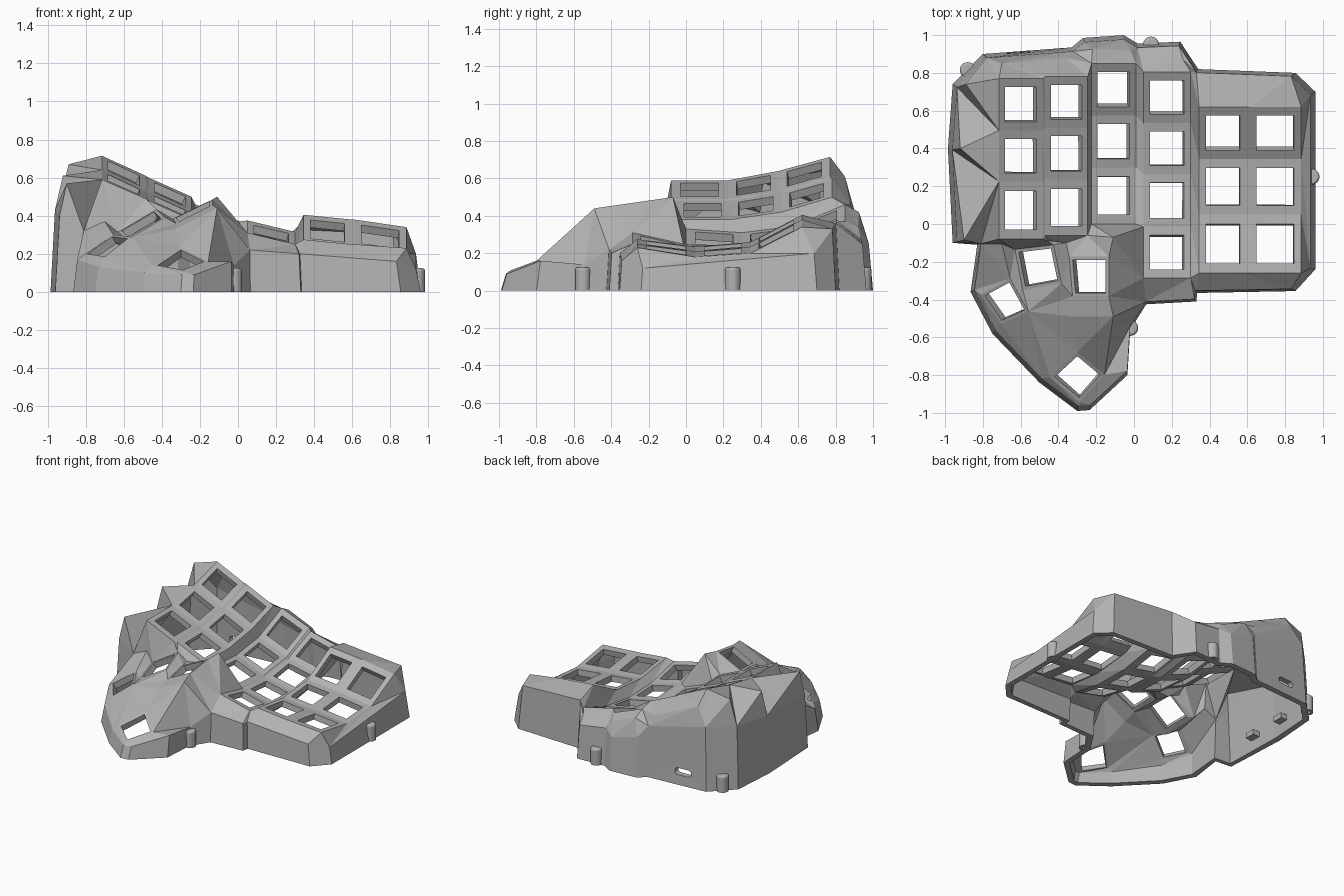
import bpy, bmesh
from mathutils import Vector, geometry

if "Cube" in bpy.data.objects:
    bpy.data.objects.remove(bpy.data.objects["Cube"])

grey = bpy.data.materials.new("grey plastic")
grey.use_nodes = True
grey.diffuse_color = (0.45, 0.45, 0.45, 1)
grey.node_tree.nodes["Principled BSDF"].inputs["Base Color"].default_value = grey.diffuse_color


def add_object(name, bm):
    mesh = bpy.data.meshes.new(name)
    bm.to_mesh(mesh)
    bm.free()
    mesh.materials.append(grey)
    obj = bpy.data.objects.new(name, mesh)
    bpy.context.collection.objects.link(obj)
    return obj


points, edges, holes = [], [], []


def add_loop(loop):
    first = len(points)
    points.extend(Vector(p) for p in loop)
    count = len(loop)
    edges.extend((first + i, first + (i + 1) % count) for i in range(count))
    return list(range(first, first + count))


def add_key(front_left, front_right, back_right, back_left, side, end):
    """Frame of one key with a hole set in by fractions of its width and depth."""
    def at(u, v):
        front = front_left.lerp(front_right, u)
        return front.lerp(back_left.lerp(back_right, u), v)
    add_loop([front_left, front_right, back_right, back_left])
    hole = [at(side, end), at(1 - side, end), at(1 - side, 1 - end), at(side, 1 - end)]
    add_loop(hole)
    holes.append(hole)


# Finger columns: left x, right x, row borders in y, heights of left and right edges
index_rows, pinky_rows = (-.08, .225, .495, .77), (-.26, .05, .345, .62)
columns = [
    (-.715, -.485, index_rows, (.59, .59, .64, .715), (.49, .49, .53, .61)),
    (-.47, -.245, (-.06, .235, .51, .78), (.48, .48, .525, .6), (.38, .38, .42, .5)),
    (-.225, .01, (0, .3, .575, .85), (.33, .31, .345, .46), (.24, .22, .255, .37)),
    (.05, .3, (-.285, -.015, .265, .535, .805),
     (.31, .25, .23, .27, .375), (.25, .19, .18, .22, .315)),
    (.345, .595, pinky_rows, (.275, .235, .26, .405), (.25, .21, .235, .38)),
    (.61, .885, pinky_rows, (.25, .21, .235, .38), (.23, .18, .2, .34)),
]
for left, right, rows, left_z, right_z in columns:
    lefts = [Vector((left, y, z)) for y, z in zip(rows, left_z)]
    rights = [Vector((right, y, z)) for y, z in zip(rows, right_z)]
    for r in range(len(rows) - 1):
        add_key(lefts[r], rights[r], rights[r + 1], lefts[r + 1], .14, .165)

# Thumb keys: hole corners, each with a flat frame around it
thumb_keys = [
    [(-.575, -.33, .29), (-.405, -.3, .385), (-.44, -.13, .42), (-.61, -.15, .32)],
    [(-.31, -.365, .37), (-.15, -.365, .45), (-.15, -.19, .475), (-.325, -.19, .39)],
    [(-.7, -.51, .185), (-.58, -.455, .28), (-.66, -.31, .29), (-.79, -.38, .2)],
    [(-.29, -.92, .115), (-.18, -.8, .16), (-.3, -.7, .22), (-.42, -.81, .14)],
]
for corners in thumb_keys:
    hole = [Vector(c) for c in corners]
    middle = sum(hole, Vector()) / len(hole)
    add_loop([middle.lerp(c, 1.2) for c in hole])
    add_loop(hole)
    holes.append(hole)

# Ridges and shoulders between the plates and the walls
points.extend(Vector(p) for p in [
    (-.9, -.085, .57), (-.92, .4, .61), (-.89, .74, .67), (-.7, .85, .61), (-.36, .88, .46),
    (-.22, .925, .42), (-.02, .92, .34), (.26, .87, .29),
    (-.36, -.1, .38), (-.11, -.07, .5), (-.11, -.49, .44), (-.33, -.49, .33),
    (-.7, -.105, .37), (-.45, -.09, .42)])

# Footprint with the height of the wall top at each corner
footprint = [
    (-.96, -.1, .4), (-.985, .4, .43), (-.96, .74, .47), (-.8, .9, .48), (-.33, .935, .38),
    (-.27, .985, .3), (-.055, 1, .25), (.02, .955, .28), (.245, .965, .25), (.34, .82, .36),
    (.855, .8, .33), (.96, .7, .2), (.96, -.24, .12), (.855, -.355, .16), (.335, -.365, .2),
    (.33, -.41, .2), (.065, -.425, .22), (-.02, -.56, .14), (-.035, -.8, .16),
    (-.235, -.985, .09), (-.3, -.99, .09), (-.5, -.84, .1), (-.75, -.58, .13),
    (-.865, -.36, .17), (-.83, -.11, .32)]
centre = Vector((-.05, .1))
rim = add_loop([(*centre.lerp(Vector((x, y)), .975), z) for x, y, z in footprint])

# Top skin: triangulate the plan, then lift each point to its height
plan, _, triangles, origins, _, _ = geometry.delaunay_2d_cdt(
    [p.xy for p in points], edges, [rim[::-1]], 1, 1e-5)
bm = bmesh.new()
verts, rim_verts = [], {}
for spot, source in zip(plan, origins):
    verts.append(bm.verts.new((*spot, points[source[0]].z if source else .3)))
    for s in source:
        rim_verts[s] = verts[-1]
for tri in triangles:
    mid = sum((plan[i] for i in tri), Vector((0, 0))) / 3
    if not any(geometry.intersect_point_quad_2d(mid, *[c.xy for c in h]) for h in holes):
        bm.faces.new([verts[i] for i in tri])

# Outer walls down to the floor
floor = [bm.verts.new((x, y, 0)) for x, y, z in footprint]
for i in range(len(floor)):
    j = (i + 1) % len(floor)
    bm.faces.new([floor[i], rim_verts[rim[i]], rim_verts[rim[j]], floor[j]])
bmesh.ops.delete(bm, geom=[v for v in bm.verts if not v.link_faces], context="VERTS")
shell = add_object("case_shell", bm)
bpy.context.view_layer.objects.active = shell
solid = shell.modifiers.new("thickness", "SOLIDIFY")
solid.thickness = .045
solid.offset = -1
bpy.ops.object.modifier_apply(modifier=solid.name)
for v in shell.data.vertices:
    v.co.z = max(v.co.z, 0)

# Cable slot in the back wall
bm = bmesh.new()
bmesh.ops.create_cube(bm, size=1)
bmesh.ops.scale(bm, vec=(.13, .3, .05), verts=bm.verts)
bmesh.ops.bevel(bm, geom=[e for e in bm.edges if abs(e.verts[0].co.y - e.verts[1].co.y) > .1],
                offset=.022, segments=4, profile=.5, affect="EDGES")
cutter = add_object("slot_cutter", bm)
cutter.location = (-.61, .9, .1)
cutter.hide_render = True
cutter.hide_set(True)
cut = shell.modifiers.new("cable slot", "BOOLEAN")
cut.object = cutter
cut.operation = "DIFFERENCE"
cut.solver = "EXACT"


# Screw posts with a rounded top and a screw hole underneath
def screw_post(name, x, y):
    bm = bmesh.new()
    bmesh.ops.create_cone(bm, cap_ends=True, segments=24, radius1=.042, radius2=.042, depth=.125)
    bm.faces.ensure_lookup_table()
    top = [f for f in bm.faces if f.normal.z > .9]
    bottom = [f for f in bm.faces if f.normal.z < -.9]
    bmesh.ops.inset_region(bm, faces=bottom, thickness=.02)
    hole = bmesh.ops.extrude_face_region(bm, geom=bottom)
    bmesh.ops.translate(bm, vec=(0, 0, .07), verts=[v for v in hole["geom"]
                                                    if isinstance(v, bmesh.types.BMVert)])
    bmesh.ops.delete(bm, geom=bottom, context="FACES_ONLY")
    bmesh.ops.bevel(bm, geom=list(top[0].edges), offset=.015, segments=3, profile=.5,
                    affect="EDGES")
    add_object(name, bm).location = (x, y, .0625)


for name, x, y in [("back_left_post", -.88, .815), ("back_post", .09, .95),
                   ("side_post", .94, .25), ("front_post", -.02, -.55)]:
    screw_post(name, x, y)

# Small board clips inside the side wall
for name, y in [("front_clip", .2), ("back_clip", .5)]:
    bm = bmesh.new()
    bmesh.ops.create_cube(bm, size=1)
    bmesh.ops.scale(bm, vec=(.07, .08, .04), verts=bm.verts)
    add_object(name, bm).location = (-.91, y, .1)
